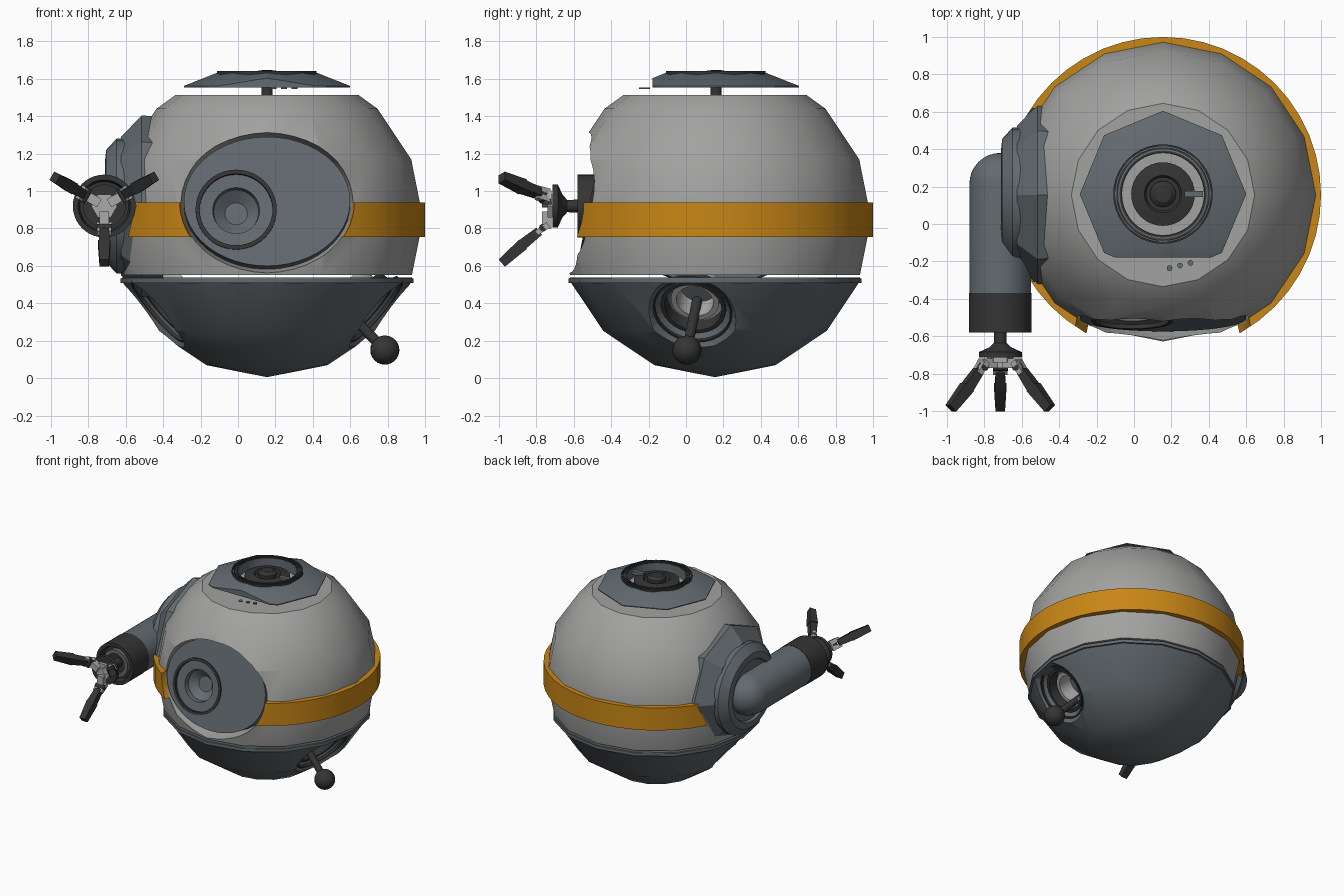
import bpy, bmesh, math
from mathutils import Vector, Matrix

if "Cube" in bpy.data.objects:
    bpy.data.objects.remove(bpy.data.objects["Cube"])


def mat(name, r, g, b):
    m = bpy.data.materials.new(name)
    m.diffuse_color = (r, g, b, 1)
    m.use_nodes = True
    m.node_tree.nodes["Principled BSDF"].inputs["Base Color"].default_value = m.diffuse_color
    return m


GREY = mat("light_grey", 0.36, 0.36, 0.355)
BLUE = mat("blue_grey", 0.125, 0.145, 0.16)
DARK = mat("charcoal", 0.035, 0.035, 0.035)
ORANGE = mat("orange", 0.58, 0.24, 0.008)
METAL = mat("pale_metal", 0.40, 0.40, 0.40)


def lathe(name, prof, material, origin=(0, 0, 0), axis=(0, 0, 1), seg=32,
          scale=(1, 1, 1), phase=0.0, loop=False, angle=30):
    """Spin (radius, height) points about an axis; loop closes the profile."""
    bm = bmesh.new()
    rings = []
    for r, h in prof:
        if r < 1e-6:
            rings.append([bm.verts.new((0, 0, h))])
        else:
            rings.append([bm.verts.new((r * math.cos(phase + 2 * math.pi * i / seg) * scale[0],
                                        r * math.sin(phase + 2 * math.pi * i / seg) * scale[1], h))
                          for i in range(seg)])
    pairs = list(zip(rings, rings[1:])) + ([(rings[-1], rings[0])] if loop else [])
    for a, b in pairs:
        for i in range(seg):
            j = (i + 1) % seg
            q = [a[i % len(a)], a[j % len(a)], b[j % len(b)], b[i % len(b)]]
            q = list(dict.fromkeys(q))
            if len(q) > 2:
                bm.faces.new(q)
    bmesh.ops.recalc_face_normals(bm, faces=bm.faces)
    rot = Vector(axis).to_track_quat('Z', 'Y').to_matrix().to_4x4()
    bm.transform(Matrix.Translation(origin) @ rot)
    me = bpy.data.meshes.new(name)
    bm.to_mesh(me)
    bm.free()
    ob = bpy.data.objects.new(name, me)
    bpy.context.collection.objects.link(ob)
    if material:
        me.materials.append(material)
        smooth(ob, angle)
    return ob


def smooth(ob, angle=30):
    bpy.ops.object.select_all(action='DESELECT')
    ob.select_set(True)
    bpy.context.view_layer.objects.active = ob
    bpy.ops.object.shade_smooth_by_angle(angle=math.radians(angle))


def cut(ob, *cutters):
    for c in cutters:
        m = ob.modifiers.new("cut", 'BOOLEAN')
        m.operation = 'DIFFERENCE'
        m.object = c
        bpy.context.view_layer.objects.active = ob
        bpy.ops.object.modifier_apply(modifier=m.name)
    smooth(ob)


def rod(name, a, b, r0, r1, material, seg=16, phase=0.0):
    a, b = Vector(a), Vector(b)
    L = (b - a).length
    return lathe(name, [(0, 0), (r0, 0), (r1, L), (0, L)], material, a, b - a, seg, phase=phase)


def arc(r, a0, a1, n):
    pts = [(r * math.cos(math.radians(a0 + (a1 - a0) * i / n)),
            r * math.sin(math.radians(a0 + (a1 - a0) * i / n))) for i in range(n + 1)]
    return [(max(0, p), h) if p > 1e-5 else (0, h) for p, h in pts]


def ring(name, r0, r1, h0, h1, material, origin, axis, seg=32):
    return lathe(name, [(r0, h0), (r1, h0), (r1, h1), (r0, h1)], material, origin, axis, seg, loop=True)


C = Vector((0.155, 0.155, 0.85))
cutters = []

# cutters for the front opening and the side mount
front_cut = lathe("front_cutter", [(0, -0.15), (0.94, -0.15), (1.08, 0.2), (1.08, 0.6), (0, 0.6)], None,
                  (0.155, -0.5, 0.945), (0, -1, 0), 40, (0.46, 0.365, 1))
side_cut = lathe("side_cutter", [(0, 0), (0.47, 0), (0.47, 1), (0, 1)], None, (-0.1, 0.155, 0.92), (-1, 0, 0), 8)
cutters += [front_cut, side_cut]

# upper shell, 16-sided with a flat top
shell = lathe("upper_shell", [(0, -0.3), (0.775, -0.3)] + arc(0.835, 0, 45, 2) + [(0.49, 0.663), (0, 0.663)],
              GREY, C, seg=16)
cut(shell, front_cut)

# lower bowl with a thin rim and two conical sockets
bowl = lathe("lower_bowl", arc(0.845, -90, -22.5, 3) + [(0.776, -0.313), (0, -0.313)], BLUE, C, seg=16)
ring("bowl_rim", 0.7, 0.783, -0.342, -0.317, BLUE, C, (0, 0, 1), 16)
for side, label in ((1, "right"), (-1, "left")):
    d = Vector((side * 0.63, -0.13, -0.53)).normalized()
    pit = lathe("socket_cutter", [(0, 0.57), (0.15, 0.57), (0.165, 0.72), (0.25, 0.80), (0.3, 1.0), (0, 1.0)],
                None, C, d)
    cutters.append(pit)
    cut(bowl, pit)
    ring(label + "_socket_ring", 0.155, 0.175, 0.66, 0.745, DARK, C, d)
    ring(label + "_socket_groove", 0.205, 0.215, 0.74, 0.775, DARK, C, d)
    ring(label + "_socket_barrel", 0.10, 0.13, 0.57, 0.69, METAL, C, d)

# ball-ended leg in the right socket
rod("leg_rod", (0.5, 0.065, 0.44), (0.785, 0.005, 0.15), 0.027, 0.027, DARK)
lathe("leg_ball", arc(0.078, -90, 90, 12), DARK, (0.785, 0.005, 0.15), seg=24)

# orange belt, open at the front and the arm mount
belt = ring("belt", 0.80, 0.845, 0.755, 0.94, ORANGE, (C.x, C.y, 0), (0, 0, 1), 48)
cut(belt, front_cut, side_cut)

# front face plate with recessed lens
n = Vector((0, -1, 0.2)).normalized()
face = lathe("face_plate", [(0, -0.2), (1, -0.2), (1, 0), (0, 0)], BLUE, (0.155, -0.505, 0.945), n, 48,
             (0.445, 0.352, 1))
lens_at = (-0.01, -0.514, 0.90)
lens_cut = lathe("lens_cutter", [(0, -0.11), (0.06, -0.11), (0.12, -0.06), (0.125, -0.02), (0.2, -0.015),
                                 (0.2, 0.1), (0, 0.1)], None, lens_at, n, 40)
cutters.append(lens_cut)
cut(face, lens_cut)
ring("lens_ring", 0.195, 0.217, -0.03, 0.008, DARK, lens_at, n, 40)

# top hatch: octagonal cap trimmed flat at the front
T = (0.155, 0.16, 0)
cap = lathe("top_cap", [(0.2, 1.555), (0.445, 1.555), (0.445, 1.562), (0.26, 1.635), (0.2, 1.635)], BLUE, T,
            seg=8, loop=True)
hole = lathe("hatch_cutter", [(0, 1.4), (0.215, 1.4), (0.225, 1.8), (0, 1.8)], None, T, seg=40)
trim = lathe("trim_cutter", [(0, 0), (2, 0), (2, 2), (0, 2)], None, (0.155, -0.178, 1.6), (0, -1, 0), 4,
             phase=math.pi / 4)
cutters += [hole, trim]
cut(cap, hole, trim)
for i, r in enumerate((0.222, 0.24, 0.256)):
    ring("hatch_ring_%d" % i, r, r + 0.01, 1.60, 1.642, DARK, T, (0, 0, 1), 40)
lathe("hatch_disc", [(0, 1.555), (0.15, 1.555), (0.17, 1.575), (0.17, 1.60), (0.1, 1.615), (0.09, 1.60), (0, 1.60)],
      DARK, T, seg=32)
lathe("hatch_knob", [(0, 1.6), (0.07, 1.6), (0.07, 1.625), (0.045, 1.645), (0, 1.648)], DARK, T, seg=24)
rod("hatch_stem", (0.155, 0.16, 1.5), (0.155, 0.16, 1.56), 0.03, 0.03, DARK)
rod("hatch_latch", (0.27, 0.16, 1.61), (0.37, 0.16, 1.61), 0.022, 0.022, BLUE, 4, math.pi / 4)
for i in range(3):
    p = Vector((0.19 + 0.056 * i, -0.236 + 0.014 * i, 1.545))
    rod("indicator_%d" % i, p, p + Vector((0, 0, 0.008)), 0.015, 0.015, BLUE)

# arm mount on the left side
M = (0, 0.155, 0.92)
lathe("arm_mount_plate", [(0, 0.4), (0.475, 0.4), (0.485, 0.515), (0.37, 0.625), (0, 0.625)], BLUE, M, (-1, 0, 0), 8)
lathe("arm_mount_boss", [(0, 0.55), (0.36, 0.55), (0.36, 0.65), (0.30, 0.705), (0.25, 0.71), (0.24, 0.69), (0, 0.69)],
      BLUE, M, (-1, 0, 0), 32)

# arm with domed elbow and dark sleeve
A = Vector((-0.715, 0.215, 0.92))
lathe("arm", arc(0.165, -90, 0, 8) + [(0.165, 0.6), (0, 0.6)], BLUE, A, (0, -1, 0), 40)
lathe("arm_sleeve", [(0, 0.585), (0.168, 0.585), (0.168, 0.795), (0.14, 0.795), (0.13, 0.75), (0, 0.75)], DARK, A,
      (0, -1, 0), 40)
ring("sleeve_inner_ring", 0.08, 0.11, 0.74, 0.785, BLUE, A, (0, -1, 0))

# hand hub and three fingers
lathe("hand_hub", [(0, 0.75), (0.035, 0.75), (0.033, 0.85), (0.06, 0.875), (0.115, 0.90), (0.115, 0.93), (0, 0.93)],
      DARK, A, (0, -1, 0), 32)
lathe("hand_plate", [(0, 0.93), (0.07, 0.93), (0.07, 0.955), (0, 0.955)], METAL, A, (0, -1, 0), 6)


def at(r, y, x=0.0):
    return (A.x + x, y, A.z - r)


Q = math.pi / 4
for k in range(3):
    parts = [rod("finger_base_%d" % k, at(0.03, -0.745), at(0.12, -0.745), 0.036, 0.036, METAL, 4, Q),
             rod("finger_pin_%d" % k, at(0.115, -0.765, -0.04), at(0.115, -0.765, 0.04), 0.02, 0.02, DARK)]
    for s in (-1, 1):
        parts.append(rod("finger_fork_%d" % k, at(0.10, -0.735, s * 0.024), at(0.145, -0.80, s * 0.024),
                         0.024, 0.02, METAL, 4, Q))
    parts += [rod("finger_link_%d" % k, at(0.135, -0.785), at(0.21, -0.88), 0.034, 0.042, DARK, 4, Q),
              rod("finger_tip_%d" % k, at(0.205, -0.872), at(0.305, -0.985), 0.046, 0.036, DARK, 4, Q)]
    turn = Matrix.Translation(A) @ Matrix.Rotation(k * 2 * math.pi / 3, 4, 'Y') @ Matrix.Translation(-A)
    for p in parts:
        p.data.transform(turn)

# remove the cutters
for c in cutters:
    bpy.data.objects.remove(c)
